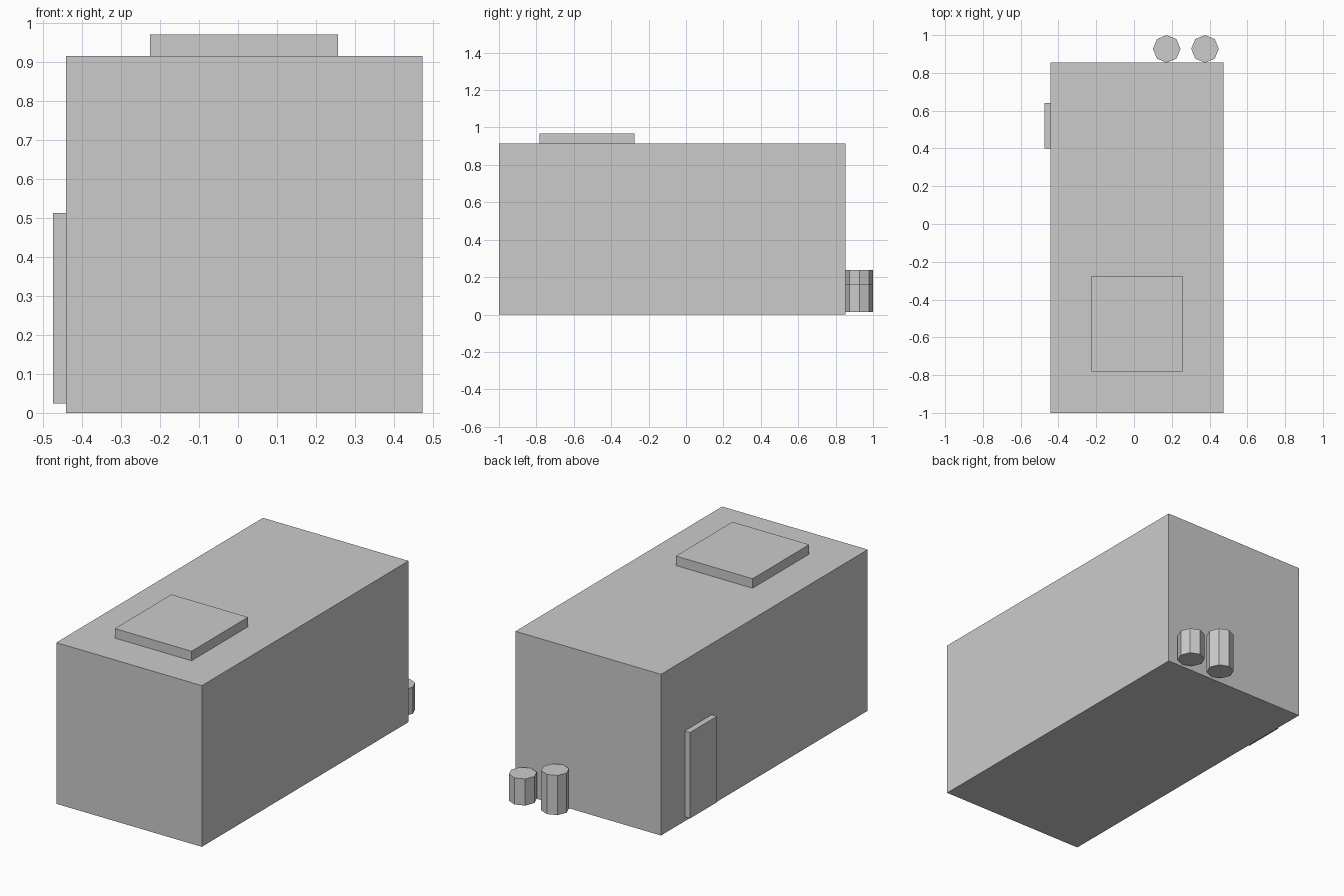
import bpy

if "Cube" in bpy.data.objects:
    bpy.data.objects.remove(bpy.data.objects["Cube"])


def box(name, lo, hi):
    size = [b - a for a, b in zip(lo, hi)]
    mid = [(a + b) / 2 for a, b in zip(lo, hi)]
    bpy.ops.mesh.primitive_cube_add(size=1, location=mid)
    ob = bpy.context.object
    ob.name = name
    ob.scale = size
    bpy.ops.object.transform_apply(location=False, rotation=False, scale=True)
    return ob


def barrel(name, x, top, y=0.927, bottom=0.013, radius=0.073):
    bpy.ops.mesh.primitive_cylinder_add(
        vertices=8, radius=radius, depth=top - bottom,
        location=(x, y, (top + bottom) / 2))
    bpy.context.object.name = name


# Main building block
box("building_body", (-0.441, -1.0, 0.0), (0.473, 0.854, 0.915))

# Raised hatch on the roof
box("roof_hatch", (-0.226, -0.782, 0.915), (0.256, -0.275, 0.969))

# Door slab on the left wall
box("side_door", (-0.474, 0.40, 0.024), (-0.441, 0.64, 0.512))

# Two eight-sided barrels against the back wall
barrel("tall_barrel", 0.173, 0.238)
barrel("short_barrel", 0.376, 0.164)
